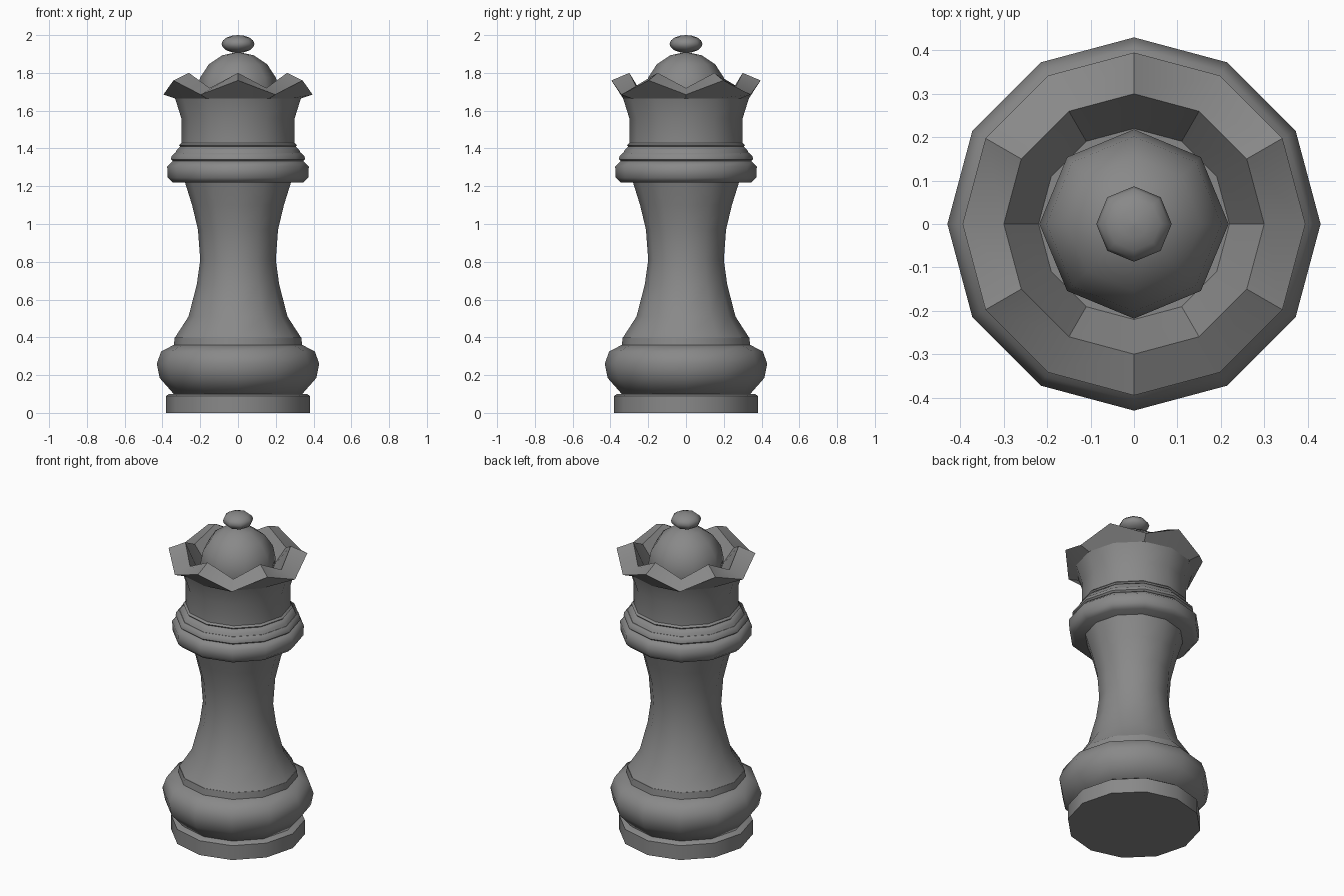
import bpy, bmesh, math

if "Cube" in bpy.data.objects:
    bpy.data.objects.remove(bpy.data.objects["Cube"])

grey = bpy.data.materials.new("dark grey")
grey.diffuse_color = (0.25, 0.25, 0.25, 1)
grey.use_nodes = True
grey.node_tree.nodes["Principled BSDF"].inputs["Base Color"].default_value = grey.diffuse_color


def lathe(name, profile, sides=12, angle=50, cap_bottom=True, cap_top=True):
    """Spin (radius, z) points; a third value lifts z on every odd side (crown points)."""
    bm = bmesh.new()
    rings = []
    for r, z, *lift in profile:
        ring = []
        for i in range(sides):
            a = math.tau * i / sides
            h = z + (lift[0] if lift and i % 2 else 0)
            ring.append(bm.verts.new((r * math.cos(a), r * math.sin(a), h)))
        rings.append(ring)
    for lo, hi in zip(rings, rings[1:]):
        for i in range(sides):
            j = (i + 1) % sides
            bm.faces.new((lo[i], lo[j], hi[j], hi[i]))
    if cap_bottom:
        bm.faces.new(rings[0][::-1])
    if cap_top:
        bm.faces.new(rings[-1])
    me = bpy.data.meshes.new(name)
    bm.to_mesh(me)
    bm.free()
    me.materials.append(grey)
    me.shade_smooth()
    me.set_sharp_from_angle(angle=math.radians(angle))
    ob = bpy.data.objects.new(name, me)
    bpy.context.collection.objects.link(ob)
    return ob


def ball(name, z, radius, half_height):
    """Low-poly sphere with eight sides, spun from an arc."""
    steps = 8
    arc = [(max(radius * math.sin(math.pi * k / steps), 0.002),
            z - half_height * math.cos(math.pi * k / steps)) for k in range(steps + 1)]
    return lathe(name, arc, sides=8, angle=60)


# Foot and bulging base
lathe("foot", [(0.38, 0), (0.38, 0.09), (0.365, 0.10)], angle=35)
lathe("base_bulge", [(0.34, 0.10), (0.415, 0.185), (0.43, 0.26), (0.407, 0.325), (0.34, 0.36)])
lathe("base_collar", [(0.34, 0.355), (0.335, 0.40)])

# Waisted shaft
lathe("shaft", [(0.333, 0.40), (0.262, 0.51), (0.218, 0.68), (0.20, 0.81),
                (0.212, 0.97), (0.243, 1.10), (0.282, 1.225)])

# Neck rings
lathe("neck_ring", [(0.345, 1.22), (0.372, 1.245), (0.375, 1.305), (0.345, 1.333)])
lathe("upper_ring", [(0.345, 1.333), (0.355, 1.342), (0.352, 1.36), (0.335, 1.375)], angle=40)
lathe("ring_slope", [(0.335, 1.37), (0.325, 1.39), (0.305, 1.41)])
lathe("ring_bead", [(0.305, 1.41), (0.312, 1.418), (0.30, 1.428)], angle=40)

# Head and pointed crown
lathe("head", [(0.30, 1.42), (0.30, 1.56), (0.333, 1.665)], cap_top=False)
lathe("crown", [(0.333, 1.665), (0.395, 1.685, 0.075), (0.30, 1.72, 0.08), (0.22, 1.62)],
      angle=35, cap_bottom=False)

# Dome and finial
ball("dome", 1.69, 0.218, 0.22)
ball("finial", 1.953, 0.087, 0.047)
